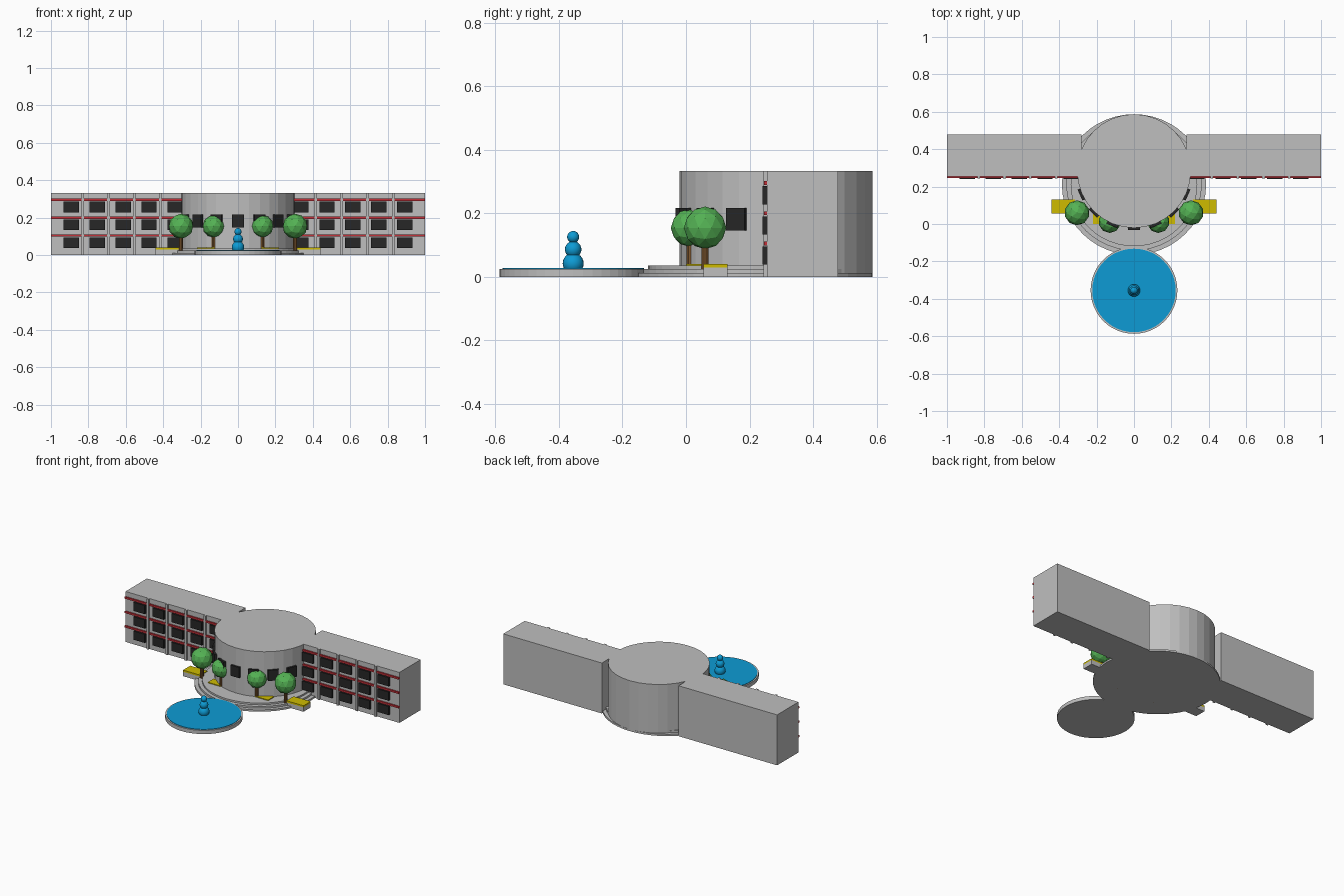
import bpy, math
from mathutils import Matrix

if "Cube" in bpy.data.objects:
    bpy.data.objects.remove(bpy.data.objects["Cube"])


def material(name, rgb):
    m = bpy.data.materials.new(name)
    m.diffuse_color = (*rgb, 1)
    m.use_nodes = True
    m.node_tree.nodes["Principled BSDF"].inputs["Base Color"].default_value = m.diffuse_color
    return m


GREY = material("concrete grey", (0.52, 0.52, 0.52))
RED = material("trim red", (0.55, 0.03, 0.04))
BLACK = material("window black", (0.02, 0.02, 0.02))
BLUE = material("water blue", (0.004, 0.33, 0.66))
GREEN = material("leaf green", (0.09, 0.45, 0.09))
BROWN = material("trunk brown", (0.22, 0.10, 0.03))
YELLOW = material("planter yellow", (0.62, 0.5, 0.0))


def finish(name, mat):
    o = bpy.context.object
    o.name = name
    o.data.materials.append(mat)
    return o


def box(name, mat, x0, x1, y0, y1, z0, z1):
    bpy.ops.mesh.primitive_cube_add(size=1)
    o = finish(name, mat)
    o.data.transform(Matrix.Translation(((x0 + x1) / 2, (y0 + y1) / 2, (z0 + z1) / 2))
                     @ Matrix.Diagonal((abs(x1 - x0), y1 - y0, z1 - z0, 1)))
    return o


def drum(name, mat, x, y, r, z0, z1, sides=32, x_scale=1):
    bpy.ops.mesh.primitive_cylinder_add(vertices=sides, radius=r, depth=z1 - z0,
                                        location=(x, y, (z0 + z1) / 2))
    o = finish(name, mat)
    o.scale.x = x_scale
    return o


H = 0.333
CY, CR = 0.283, 0.304   # rotunda centre and radius

# Rotunda
drum("rotunda", GREY, 0, CY, CR, 0, H)

# Rotunda windows fanned around the front
for k in range(-3, 4):
    a = math.radians(22 * k)
    o = box("rotunda_window", BLACK, -0.032, 0.032, -CR - 0.012, -CR + 0.012, 0.146, 0.216)
    o.location = (0, CY, 0)
    o.rotation_euler.z = a

# Entrance steps, the lowest one running round the back
drum("step_low", GREY, 0, 0.211, 0.376, 0, 0.012, 48, 1.025)
drum("step_middle", GREY, 0, 0.211, 0.353, 0, 0.024, 48, 1.025)
drum("step_top", GREY, 0, 0.211, 0.33, 0, 0.035, 48, 1.025)

# Wings with pilasters, red bands and windows
for s in (-1, 1):
    box("wing", GREY, s * 0.28, s * 1.0, 0.255, 0.478, 0, H)
    for i in range(5):
        x = 0.277 + 0.1385 * i
        box("pilaster", GREY, s * (x - 0.007), s * (x + 0.007), 0.244, 0.26, 0, H)
    for band_z in (0.105, 0.2, 0.295):
        box("red_band", RED, s * 0.29, s * 1.0, 0.246, 0.26, band_z - 0.006, band_z + 0.006)
        for i in range(5):
            x = 0.337 + 0.1385 * i
            box("wing_window", BLACK, s * (x - 0.041), s * (x + 0.041), 0.241, 0.26,
                band_z - 0.067, band_z - 0.010)

# Round pool with a three-ball fountain
PY = -0.355
drum("pool_rim", GREY, 0, PY, 0.232, 0, 0.024, 48)
drum("pool_water", BLUE, 0, PY, 0.223, 0.02, 0.027, 48)
for r, z in ((0.033, 0.042), (0.026, 0.086), (0.019, 0.125)):
    bpy.ops.mesh.primitive_uv_sphere_add(segments=20, ring_count=12, radius=r, location=(0, PY, z))
    finish("fountain_ball", BLUE)
    bpy.ops.object.shade_smooth()

# Trees and planters
for s in (-1, 1):
    for x, y, r in ((0.305, 0.06, 0.067), (0.13, 0.012, 0.06)):
        drum("tree_trunk", BROWN, s * x, y, 0.011, 0, 0.12, 10)
        bpy.ops.mesh.primitive_ico_sphere_add(subdivisions=2, radius=r, location=(s * x, y, 0.154))
        finish("tree_crown", GREEN)
    for x0, x1, y0, y1 in ((0.315, 0.44, 0.055, 0.13), (0.125, 0.22, 0.0, 0.06)):
        box("planter_base", GREY, s * x0, s * x1, y0, y1, 0, 0.029)
        box("planter_top", YELLOW, s * x0, s * x1, y0, y1, 0.029, 0.04)
